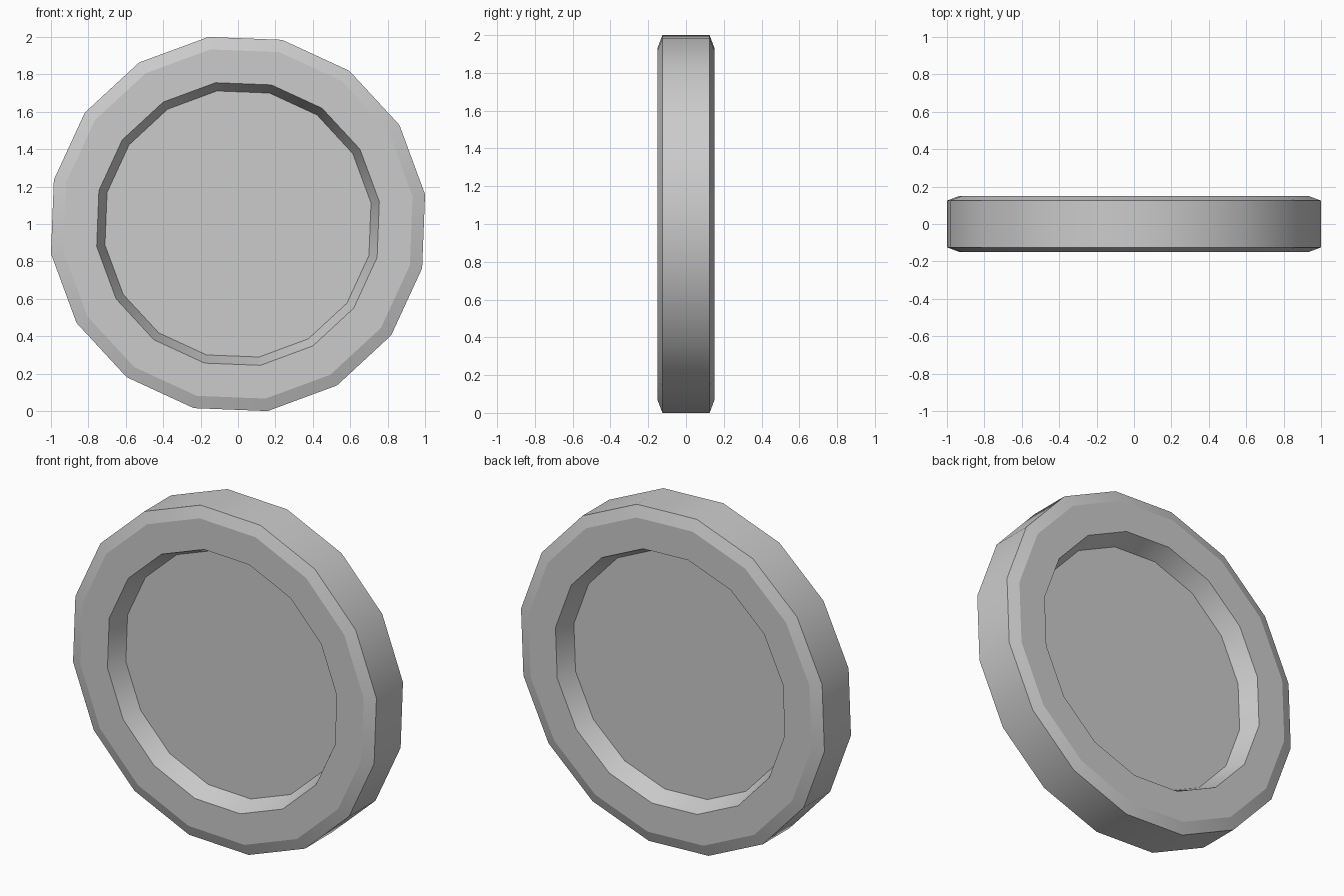
import bpy, bmesh
from math import cos, sin, radians, tau

if "Cube" in bpy.data.objects:
    bpy.data.objects.remove(bpy.data.objects["Cube"])

SIDES = 16
START = radians(9)      # facet rotation of the wheel

# half profile as (radius, y): front floor, recess wall, rim face, bevel
front = [(0.72, -0.04), (0.765, -0.15), (0.945, -0.15), (1.0125, -0.125)]
side_band = [(1.0125, -0.085), (1.0125, 0.085)]
profile = front + side_band + [(r, -y) for r, y in reversed(front)]

bm = bmesh.new()
rings = []
for r, y in profile:
    rings.append([bm.verts.new((r * cos(START + tau * i / SIDES), y,
                                1 + r * sin(START + tau * i / SIDES)))
                  for i in range(SIDES)])

# walls between neighbouring rings
for a, b in zip(rings, rings[1:]):
    for i in range(SIDES):
        j = (i + 1) % SIDES
        bm.faces.new((a[i], a[j], b[j], b[i]))

# recessed floors, front and back
bm.faces.new(rings[0])
bm.faces.new(rings[-1])
bmesh.ops.recalc_face_normals(bm, faces=bm.faces)

mesh = bpy.data.meshes.new("recessed_disc")
bm.to_mesh(mesh)
bm.free()
disc = bpy.data.objects.new("recessed_disc", mesh)
bpy.context.collection.objects.link(disc)

# smooth around the band, crisp at the rims
bpy.context.view_layer.objects.active = disc
disc.select_set(True)
bpy.ops.object.shade_smooth_by_angle(angle=radians(30))
for p in mesh.polygons:
    if abs(p.normal.y) > 0.99:
        p.use_smooth = False
